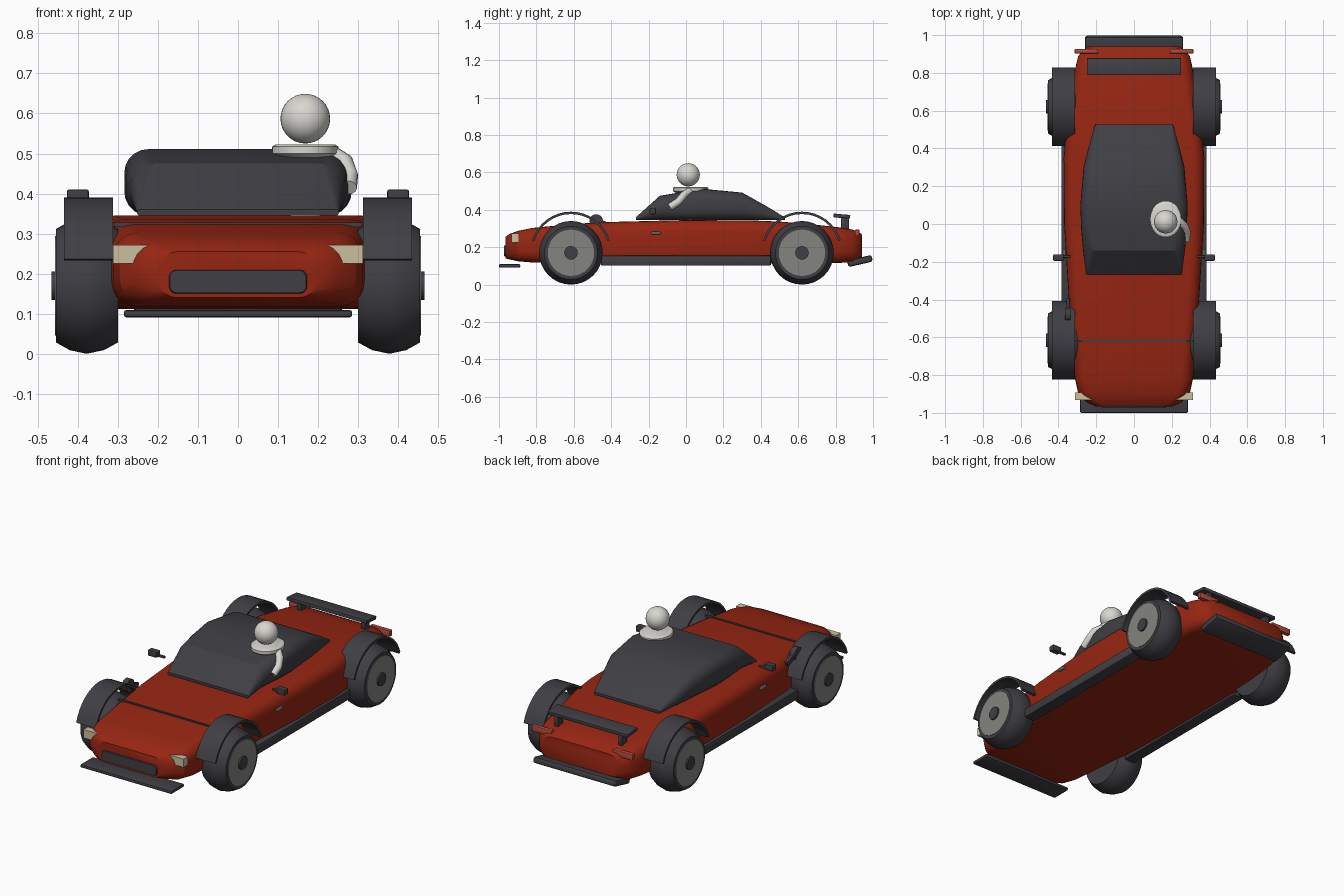
import bpy, bmesh, math
from mathutils import Matrix, Vector

if "Cube" in bpy.data.objects:
    bpy.data.objects.remove(bpy.data.objects["Cube"])


def mat(name, r, g, b):
    m = bpy.data.materials.new(name)
    m.diffuse_color = (r, g, b, 1)
    m.use_nodes = True
    m.node_tree.nodes["Principled BSDF"].inputs["Base Color"].default_value = m.diffuse_color
    return m


RED = mat("body red", .31, .019, .006)
DARK = mat("dark grey", .05, .05, .058)
RIM = mat("rim grey", .23, .23, .215)
WHITE = mat("figure white", .68, .67, .63)
CREAM = mat("lamp cream", .6, .52, .34)
TAIL = mat("tail lamp red", .45, .07, .045)


def finish(name, bm, material, angle=30):
    bmesh.ops.recalc_face_normals(bm, faces=bm.faces)
    me = bpy.data.meshes.new(name)
    bm.to_mesh(me)
    bm.free()
    me.materials.append(material)
    ob = bpy.data.objects.new(name, me)
    bpy.context.collection.objects.link(ob)
    bpy.ops.object.select_all(action='DESELECT')
    ob.select_set(True)
    bpy.context.view_layer.objects.active = ob
    bpy.ops.object.shade_smooth_by_angle(angle=math.radians(angle))
    return ob


def skin(name, rings, material, closed=True, angle=30):
    """Bridge rings of points and cap both ends."""
    bm = bmesh.new()
    vs = [[bm.verts.new(p) for p in ring] for ring in rings]
    n = len(vs[0])
    for a, b in zip(vs, vs[1:]):
        for i in range(n):
            j = (i + 1) % n
            bm.faces.new((a[i], a[j], b[j], b[i]))
    if closed:
        bm.faces.new(vs[0])
        bm.faces.new(vs[-1])
    return finish(name, bm, material, angle)


def rounded_ring(y, hw, z0, z1, radius, steps=5):
    """Rounded rectangle in the xz plane."""
    hz, cz = (z1 - z0) / 2, (z0 + z1) / 2
    r = min(radius, hz * .95)
    pts = []
    for sx, sz, start in ((1, 1, 0), (-1, 1, 90), (-1, -1, 180), (1, -1, 270)):
        for k in range(steps + 1):
            a = math.radians(start + 90 * k / steps)
            pts.append((sx * (hw - r) + r * math.cos(a), y,
                        cz + sz * (hz - r) + r * math.sin(a)))
    return pts


def loft(name, stations, radius, material):
    return skin(name, [rounded_ring(*s, radius) for s in stations], material)


def box(name, centre, size, material, bevel=.005, tilt=0):
    bm = bmesh.new()
    bmesh.ops.create_cube(bm, size=1, matrix=Matrix.Diagonal((*size, 1)))
    if bevel:
        bmesh.ops.bevel(bm, geom=bm.edges[:], offset=bevel, segments=2,
                        affect='EDGES', profile=.5)
    bm.transform(Matrix.Translation(centre) @ Matrix.Rotation(math.radians(tilt), 4, 'X'))
    return finish(name, bm, material)


def lathe_x(name, profile, y, z, material, seg=32):
    """Revolve (x, radius) points about a sideways axle."""
    return skin(name, [[(x, y + r * math.cos(math.tau * i / seg),
                         z + r * math.sin(math.tau * i / seg))
                        for i in range(seg)] for x, r in profile], material)


def ball(name, centre, scale, material):
    bm = bmesh.new()
    bmesh.ops.create_uvsphere(bm, u_segments=32, v_segments=16, radius=1)
    bm.transform(Matrix.Translation(centre) @ Matrix.Diagonal((*scale, 1)))
    return finish(name, bm, material)


# Car body: station, half width, bottom, top
loft("body", [
    (-.965, .205, .14, .255), (-.945, .25, .135, .27), (-.9, .295, .125, .287),
    (-.82, .312, .118, .303), (-.6, .325, .115, .325), (-.4, .345, .112, .335),
    (0, .37, .112, .345), (.35, .372, .112, .343), (.5, .36, .112, .337),
    (.65, .335, .113, .325), (.82, .312, .116, .306), (.89, .295, .12, .294),
    (.925, .265, .13, .28), (.94, .24, .14, .268)], .062, RED)

# Dark cabin
loft("cabin", [
    (-.268, .252, .345, .36), (-.14, .27, .345, .475), (-.02, .28, .345, .495),
    (.1, .284, .345, .511), (.3, .267, .345, .492), (.42, .237, .345, .425),
    (.528, .205, .345, .36)], .06, DARK)
box("hood_seam", (0, -.62, .322), (.62, .012, .012), DARK, 0)

# Nose, splitter and rear parts
loft("grille", [(-.972, .17, .152, .208), (-.955, .175, .148, .212)], .018, DARK)
box("front_splitter", (0, -.943, .1), (.57, .114, .018), DARK, .006)
box("rear_diffuser", (0, .93, .126), (.52, .134, .036), DARK, .012, 13)
box("spoiler_blade", (0, .833, .366), (.5, .09, .02), DARK, .004, -5)

for sx, side in ((1, "right"), (-1, "left")):
    box(side + "_spoiler_strut", (sx * .2, .85, .325), (.025, .045, .075), DARK, .003)
    box(side + "_tail_lamp", (sx * .252, .915, .277), (.125, .024, .034), TAIL, .004)
    box(side + "_sill", (sx * .35, 0, .128), (.07, .91, .054), DARK, .008)
    box(side + "_mirror", (sx * .4, -.178, .393), (.055, .034, .034), DARK, .005)
    box(side + "_mirror_stem", (sx * .358, -.172, .383), (.045, .014, .012), DARK, .003)
    box(side + "_door_handle", (sx * .37, -.16, .276), (.014, .05, .014), RIM, .004)
    # Headlamp with a slanted inner end
    lamp = [(.195, .272), (.312, .272), (.312, .225), (.24, .225), (.215, .24)]
    skin(side + "_headlamp", [[(sx * x, y, z) for x, z in lamp]
                              for y in (-.932, -.893)], CREAM)

    for y, end in ((-.615, "front"), (.62, "rear")):
        tag = side + "_" + end
        # Wheel
        lathe_x(tag + "_tyre", [(sx * x, r) for x, r in (
            (.3, .115), (.3, .142), (.335, .161), (.378, .17), (.42, .161),
            (.454, .142), (.454, .115))], y, .17, DARK)
        lathe_x(tag + "_rim", [(sx * .42, .124), (sx * .457, .124)], y, .17, RIM)
        lathe_x(tag + "_hub", [(sx * .44, .036), (sx * .466, .036)], y, .17, DARK, 20)
        # Curved mudguard
        arc = []
        for k in range(17):
            a = math.radians(17 + 146 * k / 16)
            c, s = math.cos(a), math.sin(a)
            arc.append([(sx * x, y + r * c, .173 + r * s) for x, r in
                        ((.312, .204), (.434, .204), (.434, .217), (.312, .217))])
        skin(tag + "_mudguard", arc, DARK)

# Air intake on the left flank
lathe_x("air_intake", [(-.365, .036), (-.335, .036)], -.48, .34, DARK, 20)
box("air_intake_neck", (-.348, -.44, .325), (.018, .09, .03), DARK, .004, -20)

# Passenger figure
ball("head", (.168, .012, .587), (.062, .062, .062), WHITE)


def disc(name, layers):
    skin(name, [[(.168 + a * math.cos(math.tau * i / 32),
                  .025 + b * math.sin(math.tau * i / 32), z) for i in range(32)]
                for a, b, z in layers], WHITE)


disc("shoulders", [(.07, .08, .49), (.083, .095, .5), (.083, .095, .517), (.075, .086, .522)])
disc("torso", [(.065, .05, .343), (.07, .07, .495)])

# Bent arm
path = [Vector(p) for p in ((.235, .02, .5), (.268, -.01, .48), (.28, -.04, .445), (.277, -.085, .415))]
rings = []
for i, p in enumerate(path):
    d = (path[min(i + 1, 3)] - path[max(i - 1, 0)]).normalized()
    u = d.orthogonal().normalized()
    v = d.cross(u)
    rings.append([p + .02 * (math.cos(math.tau * k / 12) * u + math.sin(math.tau * k / 12) * v)
                  for k in range(12)])
# keep the ring seams aligned along the tube
for a, b in zip(rings, rings[1:]):
    n = min(range(12), key=lambda s: sum((a[k] - b[(k + s) % 12]).length for k in range(12)))
    b[:] = b[n:] + b[:n]
skin("arm", rings, WHITE, angle=50)
